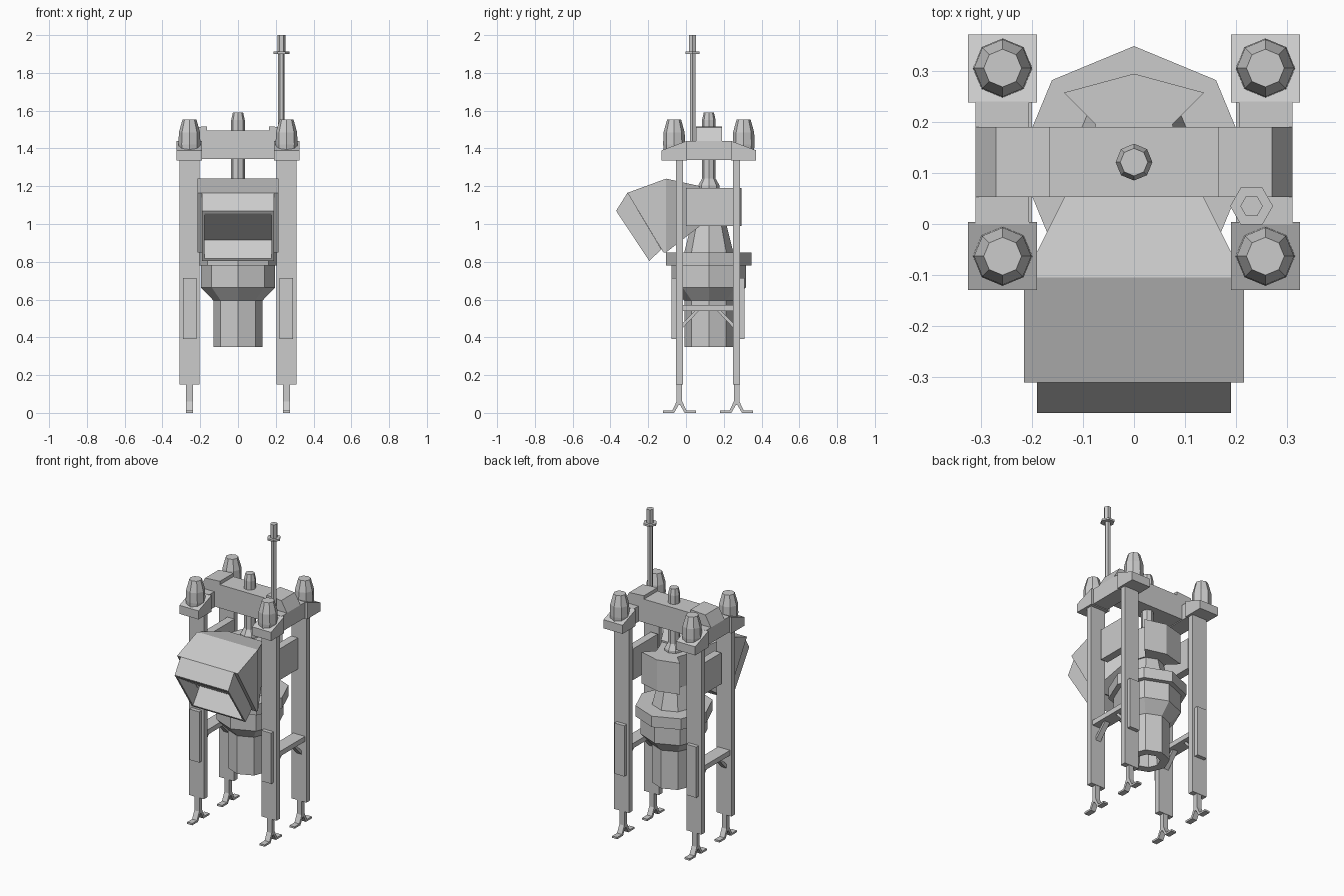
import bpy, bmesh
from math import sin, cos, pi

if "Cube" in bpy.data.objects:
    bpy.data.objects.remove(bpy.data.objects["Cube"])


def finish(name, bm):
    bmesh.ops.recalc_face_normals(bm, faces=bm.faces[:])
    me = bpy.data.meshes.new(name)
    bm.to_mesh(me)
    bm.free()
    ob = bpy.data.objects.new(name, me)
    bpy.context.collection.objects.link(ob)
    return ob


def loft(name, rings):
    """Skin a list of equal-length point rings and cap both ends."""
    bm = bmesh.new()
    vs = [[bm.verts.new(p) for p in r] for r in rings]
    n = len(vs[0])
    for a, b in zip(vs, vs[1:]):
        for i in range(n):
            j = (i + 1) % n
            bm.faces.new((a[i], a[j], b[j], b[i]))
    bm.faces.new(vs[0])
    bm.faces.new(vs[-1])
    return finish(name, bm)


def lathe(name, cx, cy, profile, n=8):
    return loft(name, [[(cx + r * cos(2 * pi * i / n), cy + r * sin(2 * pi * i / n), z)
                        for i in range(n)] for r, z in profile])


def side_prism(name, prof, x0, x1):      # (y, z) profile pulled along x
    return loft(name, [[(x, y, z) for y, z in prof] for x in (x0, x1)])


def front_prism(name, prof, y0, y1):     # (x, z) profile pulled along y
    return loft(name, [[(x, y, z) for x, z in prof] for y in (y0, y1)])


def box(name, x0, x1, y0, y1, z0, z1):
    return side_prism(name, [(y0, z0), (y1, z0), (y1, z1), (y0, z1)], *sorted((x0, x1)))


CY = 0.121   # central axis

# legs, feet and corner caps
for s, side in ((-1, "left"), (1, "right")):
    for d, end, ly in ((-1, "front", -0.035), (1, "back", 0.268)):
        tag = f"_{end}_{side}"
        box("leg" + tag, s * 0.205, s * 0.31, ly - 0.018, ly + 0.018, 0.15, 1.36)
        py = ly + d * 0.018
        box("leg_panel" + tag, s * 0.22, s * 0.29, py, py + d * 0.025, 0.39, 0.715)
        half = [(0.015, 0.17), (0.015, 0.06), (0.038, 0.012), (0.087, 0.012),
                (0.087, 0), (0.028, 0), (0.004, 0.042)]
        foot = half + [(-y, z) for y, z in half[::-1]]
        side_prism("foot" + tag, [(ly + y, z) for y, z in foot],
                   s * 0.257 - 0.0175, s * 0.257 + 0.0175)
        o, i = CY + d * 0.25, CY + d * 0.117
        side_prism("corner_block" + tag, [(o, 1.335), (i, 1.335), (i, 1.44), (o, 1.39)],
                   s * 0.19, s * 0.325)
        lathe("corner_cap" + tag, s * 0.257, CY + d * 0.184,
              [(0.055, 1.39), (0.058, 1.42), (0.056, 1.485), (0.037, 1.553)])
        # diagonal strut under the side brace
        e = ly - d * 0.018
        side_prism("strut" + tag, [(e, 0.45), (e - d * 0.09, 0.545), (e - d * 0.07, 0.545),
                                   (e, 0.475)][::-1], s * 0.24, s * 0.275)
    box("top_rail_" + side, s * 0.205, s * 0.31, 0.0, 0.24, 1.34, 1.44)
    box("side_brace_" + side, s * 0.215, s * 0.30, -0.02, 0.255, 0.54, 0.572)
    box("side_box_" + side, s * 0.2, s * 0.25, 0.0, 0.25, 0.99, 1.19)

# cross beam with raised ends
half = [(0.165, 1.495), (0.165, 1.517), (0.27, 1.51), (0.31, 1.44), (0.31, 1.345)]
front_prism("cross_beam", half + [(-x, z) for x, z in half[::-1]], 0.053, 0.19)
lathe("beam_peg", 0, CY, [(0.036, 1.48), (0.036, 1.55), (0.027, 1.59)])

# antenna
lathe("antenna", 0.23, 0.035, [(0.017, 1.42), (0.017, 1.90), (0.042, 1.90), (0.042, 1.912),
                               (0.022, 1.912), (0.022, 2.0)], 6)

# hanging shaft and lower body
lathe("shaft", 0, CY, [(0.056, 1.18), (0.056, 1.205), (0.036, 1.24), (0.036, 1.36)])
lathe("body", 0, CY, [(0.06, 0.50), (0.075, 0.35), (0.13, 0.35), (0.13, 0.595), (0.197, 0.665),
                      (0.197, 0.78), (0.227, 0.78), (0.227, 0.85), (0.13, 0.85), (0.092, 1.0)])

# head block behind the visor
half = [(0.133, 0.053), (0.1, CY), (0.075, 0.195), (0.137, 0.257)]
plan = half + [(0, 0.294)] + [(-x, y) for x, y in half[::-1]]
loft("head", [[(x, y, z) for x, y in plan] for z in (0.99, 1.19)])

# neck flaring from the head to the visor
loft("visor_neck", [[(-w, y, a), (w, y, a), (w, y, b), (-w, y, b)]
                    for w, y, a, b in ((0.215, -0.105, 0.85, 1.24), (0.125, 0.075, 0.99, 1.2))])

# visor: notched centre between solid cheeks
side_prism("visor_core", [(-0.31, 1.165), (-0.105, 1.24), (-0.105, 0.85), (-0.13, 0.865),
                          (-0.195, 0.805), (-0.203, 0.817), (-0.135, 0.915), (-0.36, 1.055),
                          (-0.37, 1.07)], -0.177, 0.177)
for s, side in ((-1, "left"), (1, "right")):
    side_prism("visor_rim_" + side, [(-0.31, 1.165), (-0.13, 0.865), (-0.195, 0.805),
                                     (-0.37, 1.07)], s * 0.177, s * 0.19)
    side_prism("visor_cheek_" + side, [(-0.31, 1.165), (-0.105, 1.24), (-0.105, 0.85),
                                       (-0.12, 0.85)], s * 0.177, s * 0.215)
